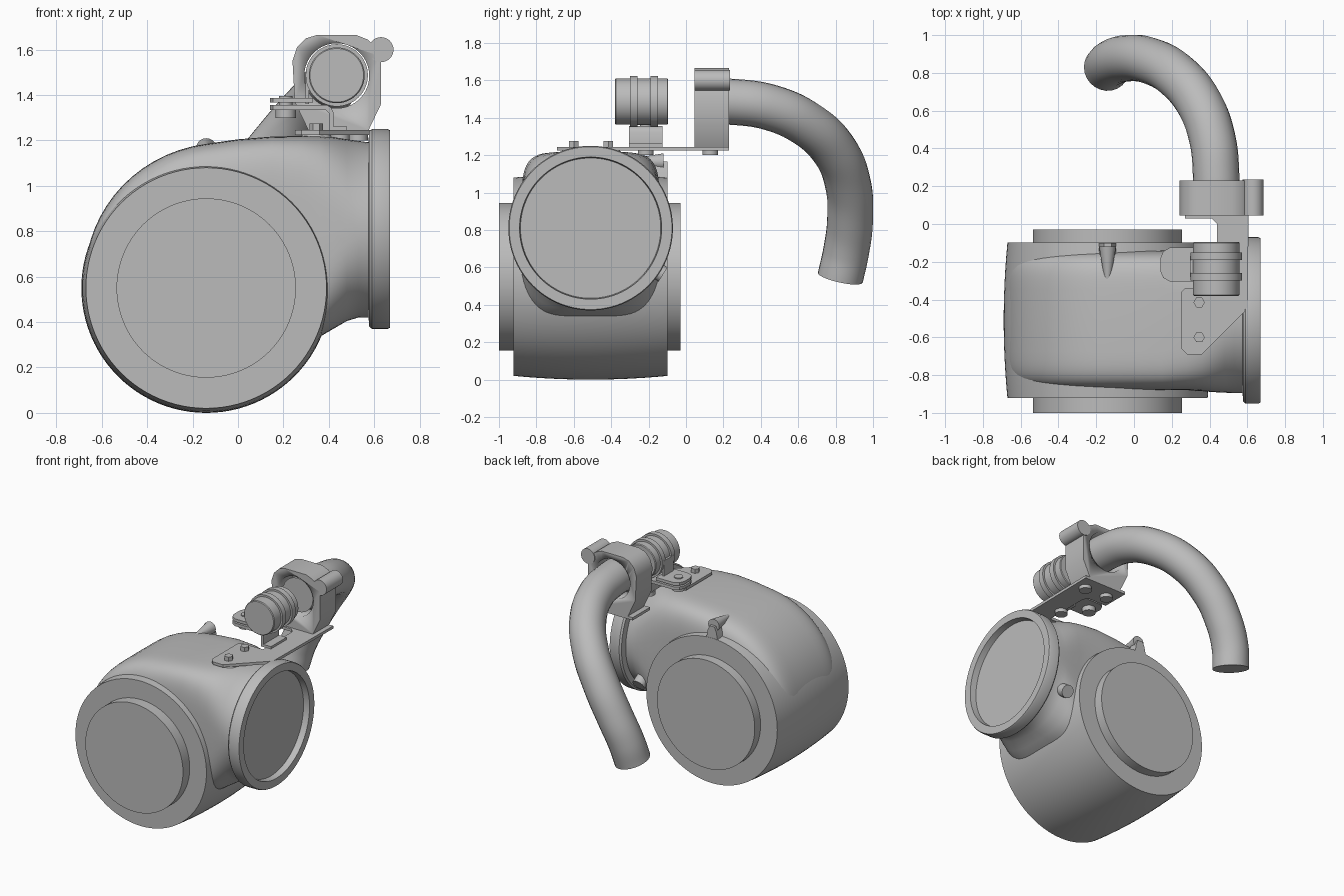
import bpy, bmesh, math
from mathutils import Vector, Matrix

if "Cube" in bpy.data.objects:
    bpy.data.objects.remove(bpy.data.objects["Cube"], do_unlink=True)

grey = bpy.data.materials.new("plain grey")
grey.use_nodes = True
GREY = (0.5, 0.5, 0.5, 1)
grey.diffuse_color = GREY
grey.node_tree.nodes["Principled BSDF"].inputs["Base Color"].default_value = GREY


def finish(name, bm, angle=35):
    bmesh.ops.recalc_face_normals(bm, faces=bm.faces)
    mesh = bpy.data.meshes.new(name)
    bm.to_mesh(mesh)
    bm.free()
    obj = bpy.data.objects.new(name, mesh)
    bpy.context.collection.objects.link(obj)
    mesh.materials.append(grey)
    bpy.ops.object.select_all(action="DESELECT")
    obj.select_set(True)
    bpy.context.view_layer.objects.active = obj
    bpy.ops.object.shade_smooth_by_angle(angle=math.radians(angle))
    return obj


def loft(name, rings, angle=35):
    """Skin closed rings of points and cap both ends."""
    bm = bmesh.new()
    loops = [[bm.verts.new(p) for p in ring] for ring in rings]
    n = len(loops[0])
    for a, b in zip(loops, loops[1:]):
        for i in range(n):
            j = (i + 1) % n
            bm.faces.new((a[i], a[j], b[j], b[i]))
    bm.faces.new(loops[0])
    bm.faces.new(loops[-1])
    return finish(name, bm, angle)


def turned(name, profile, centre, axis, sides=64):
    """Turn (distance along axis, radius) pairs about an axis."""
    turn = Vector(axis).to_track_quat("Z", "Y")
    rings = []
    for d, r in profile:
        rings.append([Vector(centre) + turn @ Vector((r * math.cos(t), r * math.sin(t), d))
                      for t in (math.tau * i / sides for i in range(sides))])
    return loft(name, rings)


def prism(name, outline, axis, low, high):
    """Extrude an outline along z (points are x, y) or y (points are x, z)."""
    place = (lambda p, h: (p[0], p[1], h)) if axis == "z" else (lambda p, h: (p[0], h, p[1]))
    return loft(name, [[place(p, h) for p in outline] for h in (low, high)])


X, Y, Z = (1, 0, 0), (0, 1, 0), (0, 0, 1)
CX, CZ, MID = -0.14, 0.55, -0.51

# Barrel shaped housing and the round end covers
barrel = [(0.412 * k / 6, 0.55 - 0.02 * (k / 6) ** 2) for k in range(-6, 7)]
turned("housing_drum", barrel, (CX, MID, CZ), Y, 96)
turned("end_covers", [(-1.0, 0.395), (-0.03, 0.395)], (CX, 0, CZ), Y, 96)


# Scroll that grows out of the drum and blends to a round neck
def section(origin, direction, low, high, half, power, n=72):
    ring = []
    for i in range(n):
        t = math.tau * i / n
        c, s = math.cos(t), math.sin(t)
        u = math.copysign(abs(c) ** (2 / power), c) * half
        v = math.copysign(abs(s) ** (2 / power), s) * (high - low) / 2 + (high + low) / 2
        ring.append(Vector(origin) + Vector((0, u, 0)) + Vector(direction) * v)
    return ring


rings = []
for k in range(17):
    f = k / 16
    t = math.pi * (1 - f / 2)
    rings.append(section((CX, MID, CZ), (math.cos(t), 0, math.sin(t)),
                         -0.25, 0.535 + 0.1 * f ** 1.3, 0.37, 6))
for x, low, high, half, power in [(0, .3, 1.205, .37, 6), (.15, .3, 1.217, .37, 6),
                                  (.28, .31, 1.22, .37, 5), (.36, .335, 1.22, .375, 4),
                                  (.42, .37, 1.215, .38, 3.2), (.48, .405, 1.205, .383, 2.5),
                                  (.53, .42, 1.198, .385, 2.1), (.59, .42, 1.19, .385, 2)]:
    rings.append(section((x, MID, 0), Z, low, high, half, power))
loft("scroll_and_neck", rings, 50)

# Outlet flange with a recessed face
turned("outlet_flange", [(.575, .39), (.578, .43), (.59, .44), (.66, .44), (.67, .435),
                         (.67, .38), (.625, .375)], (0, MID, .81), X, 96)
drain = Vector((0, .36, -.23)).normalized()
turned("drain_plug", [(.3, .045), (.46, .045)], (.47, MID, .81), drain, 24)

# Locating tab with a tapering rib on the back rim
prism("rim_tab", [(-.19, 1.05), (-.175, 1.13), (-.16, 1.165), (-.12, 1.165),
                  (-.105, 1.13), (-.09, 1.05)], "y", -.165, -.1)
turned("tab_rib", [(-.3, .015), (-.12, .045)], (CX, 0, 1.165), Y, 20)

# Mounting plate, its bosses and hex bolts
prism("mounting_plate", [(.25, -.36), (.25, -.66), (.28, -.69), (.36, -.69), (.6, -.45),
                         (.61, .23), (.27, .23), (.27, .03), (.41, .03), (.44, 0),
                         (.44, -.34), (.27, -.34)], "z", 1.225, 1.245)
for y in (-.415, -.6):
    turned("plate_boss", [(1.1, .09), (1.19, .085), (1.227, .06)], (.345, y, 0), Z, 32)
    turned("plate_bolt", [(1.24, .03), (1.275, .03)], (.345, y, 0), Z, 6)
for x, y in ((.35, .13), (.53, .13), (.45, -.215)):
    turned("lower_bolt", [(1.2, .042), (1.23, .042)], (x, y, 0), Z, 24)

# Pipe clamp block with a bored hole and a hinge barrel
clamp = prism("pipe_clamp", [(.31, 1.245), (.25, 1.37), (.24, 1.55), (.26, 1.61), (.3, 1.65),
                             (.35, 1.665), (.52, 1.665), (.57, 1.645), (.61, 1.61),
                             (.63, 1.57), (.63, 1.36), (.575, 1.245)], "y", .045, .23)
bore = turned("bore_cutter", [(-.1, .143), (.4, .143)], (.435, 0, 1.485), Y)
bore.hide_render = True
cut = clamp.modifiers.new("bore", "BOOLEAN")
cut.object = bore
cut.solver = "EXACT"
bpy.context.view_layer.objects.active = clamp
bpy.ops.object.modifier_apply(modifier=cut.name)
bpy.data.objects.remove(bore, do_unlink=True)
turned("clamp_hinge", [(.045, .055), (.235, .055)], (.63, 0, 1.6), Y, 32)

# Bent pipe
path = [(.435, .07, 1.485), (.435, .25, 1.485), (.415, .45, 1.455), (.345, .64, 1.37),
        (.22, .79, 1.23), (.08, .865, 1.05), (-.04, .877, .85), (-.115, .855, .68),
        (-.145, .825, .545)]
curve = bpy.data.curves.new("bent_pipe", "CURVE")
curve.dimensions = "3D"
curve.bevel_depth = 0.123
curve.bevel_resolution = 10
curve.use_fill_caps = True
spline = curve.splines.new("BEZIER")
spline.resolution_u = 10
spline.bezier_points.add(len(path) - 1)
for point, co in zip(spline.bezier_points, path):
    point.co = co
    point.handle_left_type = point.handle_right_type = "AUTO"
pipe = bpy.data.objects.new("bent_pipe", curve)
bpy.context.collection.objects.link(pipe)
curve.materials.append(grey)
bpy.ops.object.select_all(action="DESELECT")
pipe.select_set(True)
bpy.context.view_layer.objects.active = pipe
bpy.ops.object.convert(target="MESH")
bpy.ops.object.shade_smooth_by_angle(angle=math.radians(40))

# Ribbed cylinder held by a strap
turned("ribbed_cylinder", [(-.38, .118), (-.375, .123), (-.3, .123), (-.3, .137), (-.26, .137),
                           (-.26, .123), (-.19, .123), (-.19, .137), (-.15, .137),
                           (-.15, .123), (-.1, .123), (-.095, .118)], (.435, 0, 1.487), Y)
prism("strap_side", [(.297, 1.36), (.297, 1.5), (.312, 1.5), (.312, 1.36)], "y", -.28, -.17)

# Strap ears, clamping bolt and bent foot
ear = [(.33, -.305), (.19, -.305), (.155, -.285), (.14, -.25), (.14, -.18),
       (.155, -.145), (.19, -.125), (.33, -.125)]
prism("lower_ear", ear, "z", 1.335, 1.357)
prism("upper_ear", ear, "z", 1.367, 1.388)
turned("ear_bolt", [(1.3, .045), (1.335, .045), (1.336, .03), (1.395, .03)],
       (.21, -.215, 0), Z, 24)
prism("strap_foot", [(.3, 1.357), (.39, 1.357), (.41, 1.345), (.42, 1.325), (.42, 1.262),
                     (.48, 1.262), (.48, 1.243), (.4, 1.243), (.4, 1.32), (.385, 1.335),
                     (.3, 1.335)], "y", -.305, -.125)
